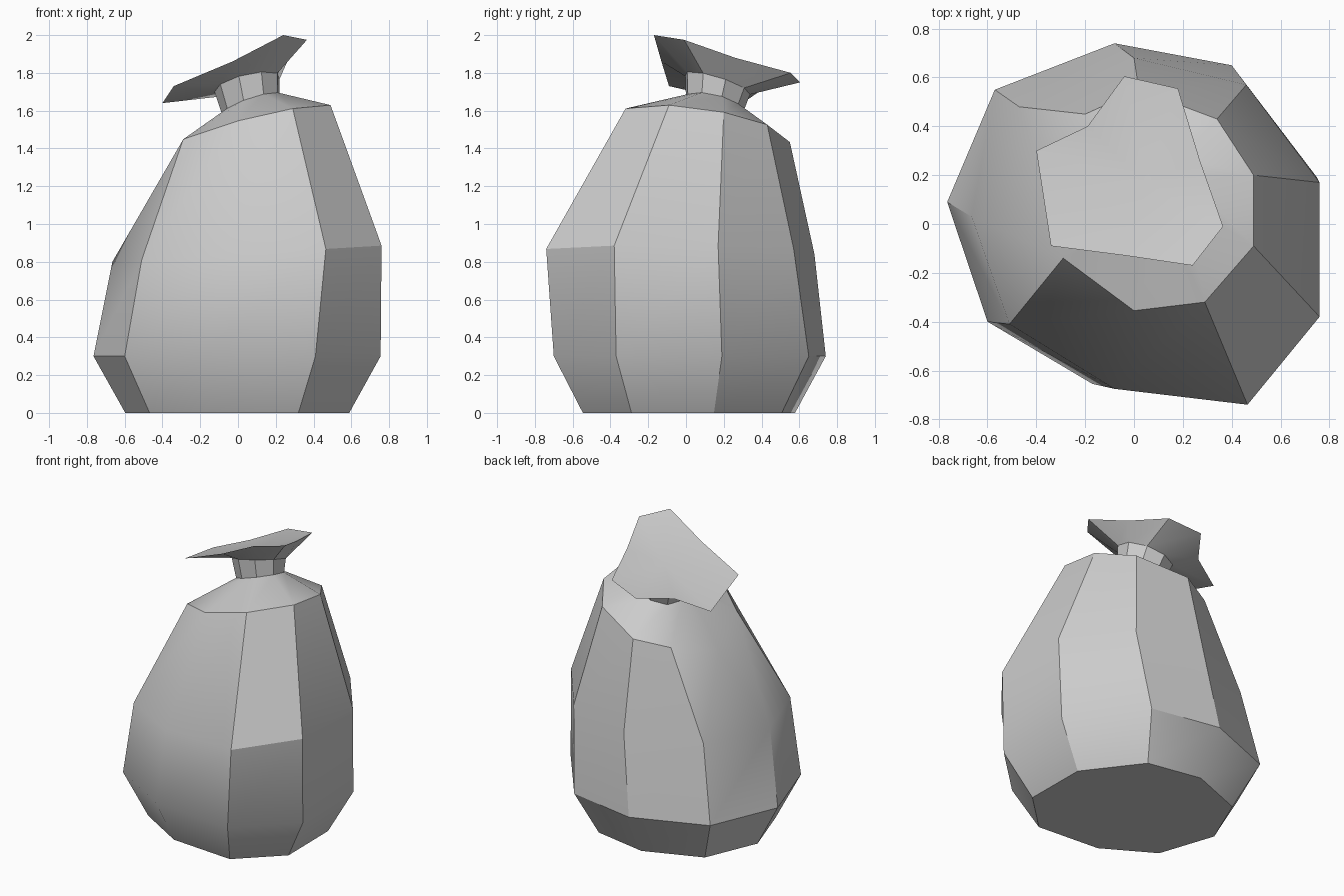
import bpy
import bmesh
from math import cos, sin, radians
from mathutils import Vector

default_cube = bpy.data.objects.get("Cube")
if default_cube:
    bpy.data.objects.remove(default_cube, do_unlink=True)


def make_material(name, colour):
    material = bpy.data.materials.new(name)
    material.use_nodes = True
    material.diffuse_color = colour
    material.node_tree.nodes["Principled BSDF"].inputs["Base Color"].default_value = colour
    return material


def tilted_ring(outline, height, slope_x=0.0, slope_y=0.0):
    """Lift a flat outline onto a tilted plane."""
    return [Vector((x, y, height + slope_x * x + slope_y * y)) for x, y in outline]


def round_outline(centre_x, centre_y, radius, sides, start):
    """Regular outline whose corners line up with the sack's folds."""
    angles = [radians(start + 360 * i / sides) for i in range(sides)]
    return [(centre_x + radius * cos(a), centre_y + radius * sin(a)) for a in angles]


def loft(bm, rings):
    """Join matching rings with quads and return their vertices."""
    rows = [[bm.verts.new(point) for point in ring] for ring in rings]
    for lower, upper in zip(rows, rows[1:]):
        count = len(lower)
        for i in range(count):
            j = (i + 1) % count
            bm.faces.new((lower[i], lower[j], upper[j], upper[i]))
    return rows


# Outlines of the bulging sack, one corner per fold
belly = [(.41, -.70), (.755, -.37), (.75, .19), (.40, .65), (-.08, .74),
         (-.57, .55), (-.765, .09), (-.60, -.40), (-.17, -.655)]
waist = [(.465, -.74), (.76, -.38), (.76, .17), (.46, .57), (0, .68),
         (-.47, .48), (-.665, .03), (-.51, -.41), (-.08, -.675)]
shoulder = [(.29, -.32), (.49, -.09), (.49, .20), (.34, .43), (.02, .55),
            (-.20, .45), (-.36, .15), (-.29, -.14), (0, -.355)]
folds = len(belly)
base = [(x * .78, y * .78) for x, y in belly]

shoulder_ring = tilted_ring(shoulder, 1.50, .24, -.13)
shoulder_ring[6].z -= .09  # dent in the shoulder

# Tied neck
neck_low = tilted_ring(round_outline(.07, .15, .155, folds, -65), 1.645, .33, -.22)
neck_high = tilted_ring(round_outline(.05, .165, .175, folds, -65), 1.78, .22, -.30)

# Flared, crooked frill above the tie
frill = [Vector(p) for p in (
    (.24, -.17, 2), (.365, -.01, 1.975), (.27, .26, 1.88),
    (.18, .555, 1.8), (-.04, .605, 1.75), (-.19, .40, 1.71),
    (-.40, .30, 1.64), (-.34, -.09, 1.73), (-.03, -.13, 1.86))]

bm = bmesh.new()
rows = loft(bm, [tilted_ring(base, 0), tilted_ring(belly, .3),
                 tilted_ring(waist, .84, .06), shoulder_ring,
                 neck_low, neck_high, frill])

# Flat bottom and gathered top
bm.faces.new(rows[0][::-1])
top_centre = bm.verts.new((.05, .17, 1.80))
for i, corner in enumerate(rows[-1]):
    bm.faces.new((corner, rows[-1][(i + 1) % folds], top_centre))
bmesh.ops.recalc_face_normals(bm, faces=bm.faces)

mesh = bpy.data.meshes.new("tied_sack")
bm.to_mesh(mesh)
bm.free()
sack = bpy.data.objects.new("tied_sack", mesh)
bpy.context.collection.objects.link(sack)
mesh.materials.append(make_material("plain grey cloth", (.6, .6, .6, 1)))

# Soft shading with crisp folds
bpy.ops.object.select_all(action="DESELECT")
sack.select_set(True)
bpy.context.view_layer.objects.active = sack
bpy.ops.object.shade_smooth_by_angle(angle=radians(30))
